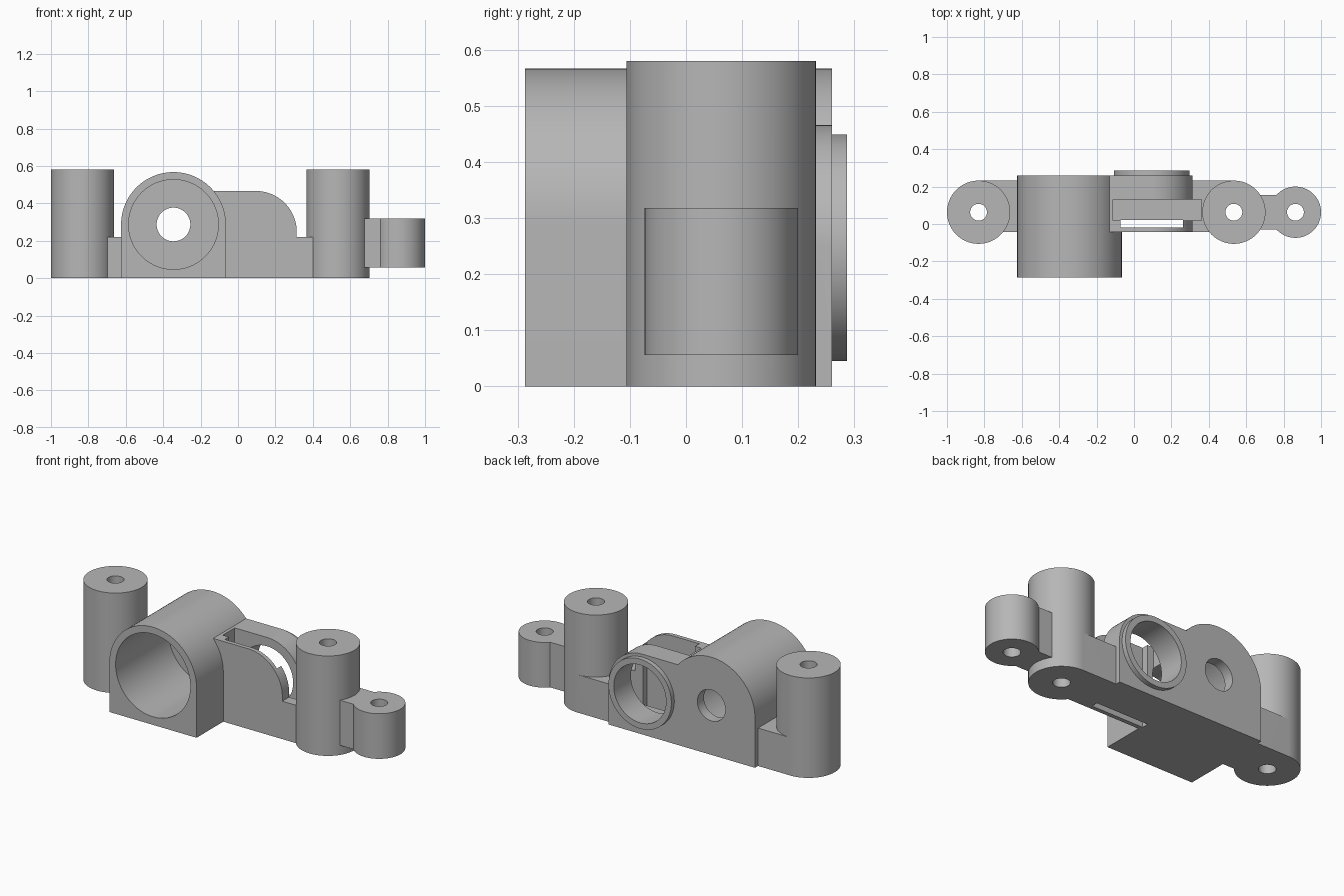
import bpy, bmesh, math
from mathutils import Vector

old = bpy.data.objects.get("Cube")
if old:
    bpy.data.objects.remove(old, do_unlink=True)

grey = bpy.data.materials.new("plain grey")
grey.use_nodes = True
GREY = (0.47, 0.47, 0.47, 1)
grey.diffuse_color = GREY
grey.node_tree.nodes["Principled BSDF"].inputs["Base Color"].default_value = GREY


def prism(name, outline, start, end, axis):
    """Extrude a closed outline: (x, y) along z, or (x, z) along y."""
    def place(p, d):
        return Vector((p[0], p[1], d)) if axis == "z" else Vector((p[0], d, p[1]))
    bm = bmesh.new()
    face = bm.faces.new([bm.verts.new(place(p, start)) for p in outline])
    ext = bmesh.ops.extrude_face_region(bm, geom=[face], use_keep_orig=True)
    moved = [g for g in ext["geom"] if isinstance(g, bmesh.types.BMVert)]
    shift = place((0, 0), end) - place((0, 0), start)
    bmesh.ops.translate(bm, verts=moved, vec=shift)
    bmesh.ops.recalc_face_normals(bm, faces=bm.faces)
    mesh = bpy.data.meshes.new(name)
    bm.to_mesh(mesh)
    bm.free()
    mesh.materials.append(grey)
    obj = bpy.data.objects.new(name, mesh)
    bpy.context.collection.objects.link(obj)
    return obj


def arc(cx, cy, r, a0, a1, n):
    return [(cx + r * math.cos(math.radians(a0 + (a1 - a0) * i / n)),
             cy + r * math.sin(math.radians(a0 + (a1 - a0) * i / n)))
            for i in range(n + 1)]


def cylinder(name, cx, cy, r, start, end, axis, n=96):
    return prism(name, arc(cx, cy, r, 0, 360, n)[:-1], start, end, axis)


def box(name, x0, x1, y0, y1, z0, z1):
    return prism(name, [(x0, y0), (x1, y0), (x1, y1), (x0, y1)], z0, z1, "z")


def combine(body, part, operation):
    """Join or cut a part, then discard it."""
    mod = body.modifiers.new(part.name, "BOOLEAN")
    mod.operation, mod.solver, mod.object = operation, "EXACT", part
    bpy.context.view_layer.objects.active = body
    bpy.ops.object.modifier_apply(modifier=mod.name)
    bpy.data.objects.remove(part, do_unlink=True)


MID = 0.063                       # y of all mounting posts
TUBE_X, TUBE_Z = -0.345, 0.287    # axis of the big tube
LENS_X, LENS_Z = 0.095, 0.247     # axis of the side ring
POSTS = [("left_end", -0.831, 0.169, 0, 0.58),
         ("inner", 0.534, 0.169, 0, 0.58),
         ("small", 0.863, 0.137, 0.056, 0.318)]

# Low bar that carries everything
body = box("mount_body", -0.831, 0.534, -0.042, 0.232, 0, 0.22)

# Arched tube housing and rounded slot housing
arch = arc(TUBE_X, TUBE_Z, 0.28, 0, 180, 64) + [(TUBE_X - 0.28, 0), (TUBE_X + 0.28, 0)]
combine(body, prism("tube_housing", arch, -0.287, 0.26, "y"), "UNION")
shoulder = arc(LENS_X, LENS_Z, 0.219, 0, 90, 32) + [(TUBE_X, 0.466), (TUBE_X, 0), (LENS_X + 0.219, 0)]
combine(body, prism("slot_housing", shoulder, -0.042, 0.26, "y"), "UNION")

# Raised ring on the back
combine(body, cylinder("back_ring", LENS_X, LENS_Z, 0.202, 0.2, 0.287, "y"), "UNION")

# Posts and the arm to the small one
combine(body, box("arm", 0.534, 0.863, -0.03, 0.156, 0.056, 0.318), "UNION")
for label, x, r, z0, z1 in POSTS:
    combine(body, cylinder(label + "_post", x, MID, r, z0, z1, "z"), "UNION")

# Bores, slots and screw holes
cuts = [cylinder("tube_bore", TUBE_X, TUBE_Z, 0.24, -0.4, 0.2, "y"),
        cylinder("rear_hole", TUBE_X, TUBE_Z, 0.09, 0.1, 0.4, "y"),
        cylinder("ring_bore", LENS_X, LENS_Z, 0.168, 0.0, 0.4, "y"),
        box("wide_slot", -0.112, 0.36, 0.02, 0.13, 0.04, 0.7),
        box("narrow_slot", LENS_X - 0.168, LENS_X + 0.168, -0.018, 0.021, -0.1, 0.7)]
cuts += [cylinder(label + "_hole", x, MID, 0.045, -0.1, 0.8, "z", 48)
         for label, x, r, z0, z1 in POSTS]
for cut in cuts:
    combine(body, cut, "DIFFERENCE")

# Smooth round walls, crisp edges
bpy.ops.object.select_all(action="DESELECT")
body.select_set(True)
bpy.context.view_layer.objects.active = body
bpy.ops.object.shade_smooth_by_angle(angle=math.radians(30))
